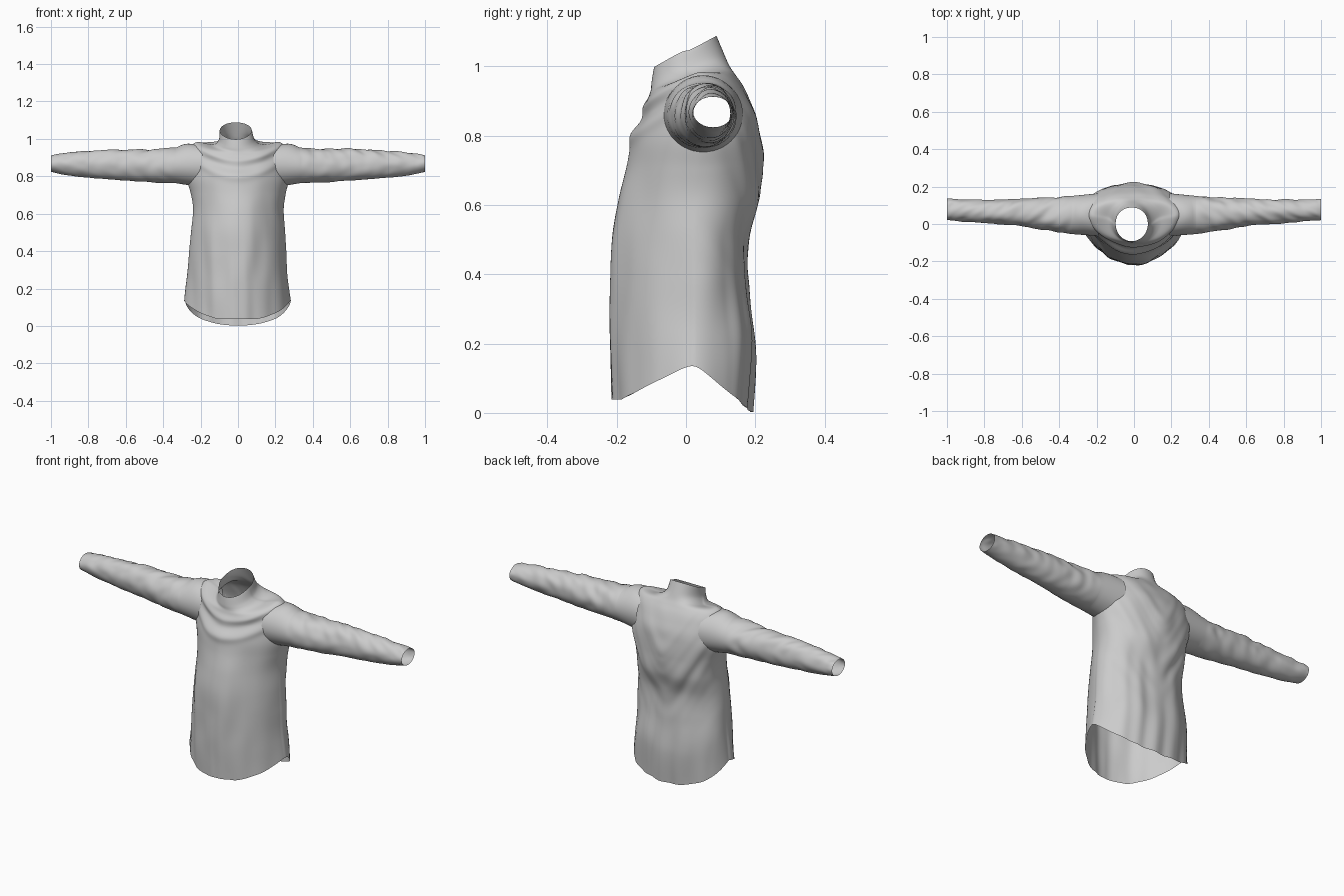
import bpy, bmesh, math
from mathutils import Vector, noise
from mathutils.bvhtree import BVHTree

if "Cube" in bpy.data.objects:
    bpy.data.objects.remove(bpy.data.objects["Cube"])


def spline(rows, t):
    """Catmull-Rom through rows of numbers, t in 0..1."""
    n = len(rows) - 1
    f = min(t * n, n - 1e-6)
    i = int(f)
    u = f - i
    p = [rows[max(0, min(n, i + k))] for k in (-1, 0, 1, 2)]
    return [0.5 * (2 * b + (c - a) * u + (2 * a - 5 * b + 4 * c - d) * u * u
                   + (3 * b - a - 3 * c + d) * u ** 3) for a, b, c, d in zip(*p)]


def loft(rings):
    """Open tube through closed rings of points."""
    bm = bmesh.new()
    vs = [[bm.verts.new(p) for p in r] for r in rings]
    n = len(rings[0])
    for a, b in zip(vs, vs[1:]):
        for j in range(n):
            k = (j + 1) % n
            bm.faces.new((a[j], a[k], b[k], b[j]))
    bmesh.ops.recalc_face_normals(bm, faces=bm.faces)
    return bm


def finish(bm, name):
    me = bpy.data.meshes.new(name)
    bm.to_mesh(me)
    bm.free()
    for p in me.polygons:
        p.use_smooth = True
    ob = bpy.data.objects.new(name, me)
    bpy.context.collection.objects.link(ob)
    return ob


def bell(v, c, w):
    return math.exp(-((v - c) / w) ** 2)


# Torso rings: half width, front y, side y, back y, front z, side z, back z
TORSO = [
    (.283, -.215, .02, .190, .038, .135, .002),
    (.270, -.222, .02, .200, .200, .250, .190),
    (.260, -.222, .02, .182, .360, .390, .360),
    (.248, -.214, .02, .180, .500, .510, .500),
    (.243, -.194, .03, .216, .620, .620, .620),
    (.255, -.174, .04, .220, .710, .705, .720),
    (.270, -.160, .05, .213, .785, .775, .800),
    (.268, -.142, .05, .203, .835, .845, .855),
    (.264, -.124, .05, .182, .875, .915, .905),
    (.256, -.114, .05, .162, .900, .955, .945),
    (.220, -.108, .045, .142, .918, .983, .975),
    (.140, -.103, .03, .126, .935, .970, 1.00),
    (.098, -.100, .00, .112, .955, .990, 1.03),
    (.086, -.092, .00, .088, .998, 1.045, 1.088),
]
SEG, ROWS = 128, 120


def torso_ring(t):
    hw, yf, ys, yb, zf, zs, zb = spline(TORSO, t)
    pts = []
    for j in range(SEG):
        a = 2 * math.pi * j / SEG
        c, s = math.cos(a), math.sin(a)
        front = s < 0
        fe = 1.72 + .28 * max(0, min(1, (t - .6) / .3))   # flatter flanks low in front
        e = 2 / (fe if front else 2.15)
        x = hw * math.copysign(abs(c) ** e, c)
        w = abs(s) ** e
        y = ys + ((yf if front else yb) - ys) * w
        m = (math.sqrt(w * w + .012) - .11) / .896
        if front:
            m = min(1, m * 1.15) if t < .2 else m + (min(1, m * 1.15) - m) * max(0, 1 - (t - .2) * 6)
        z = zs + ((zf if front else zb) - zs) * m
        # Long vertical folds low down, cowl drapes on the chest, swags on the back
        low = max(0, min(1, (.7 - z) / .4))
        d = .010 * low * noise.noise((x * 17 + .6 * z, 4 * front, z * 1.5))
        if front:
            v = z - 1.6 * x * x
            d += w * (.009 * bell(v, .80, .025) - .006 * bell(v, .845, .02)
                      + .007 * bell(v, .885, .018))
        else:
            v = z - 1.9 * math.sqrt(x * x + .002)
            d += .010 * w * bell(z, .70, .25) * noise.noise((v * 13, x * 4, 2.5))
        d += .006 * noise.noise((x * 9, y * 9, z * 5)) * min(1, z * 4)
        d *= min(1, (1 - t) * 6)
        pts.append(Vector((x + d * c - .012 * max(0, t - .85) / .15, y + d * s, z)))
    return pts


# Torso with a stand-up cowl neck
body = loft([torso_ring(i / ROWS) for i in range(ROWS + 1)])
tree = BVHTree.FromBMesh(body)
AY, AZ, RY, RZ = .05, .862, .114, .110        # armhole ellipse

# Sleeve rings: x, centre y, y radius, centre z, z radius
SLEEVE = [
    (.33, .048, .102, .858, .095),
    (.45, .052, .089, .857, .090),
    (.60, .062, .073, .861, .084),
    (.75, .066, .065, .863, .075),
    (.90, .072, .059, .865, .061),
    (1.0, .078, .057, .868, .044),
]
SS, SR = 48, 80


def sleeve(side, name):
    start = []
    for j in range(SS):
        a = 2 * math.pi * j / SS
        y, z = AY + RY * math.cos(a), AZ + RZ * math.sin(a)
        hit = tree.ray_cast(Vector((side, y, z)), Vector((-side, 0, 0)))[0]
        start.append((max(.19, abs(hit.x) - .004) if hit else .22, y, z))
    rings = [[Vector((side * x, y, z)) for x, y, z in start]]
    for k in range(1, 7):                      # shoulder cap from armhole to tube
        u = k / 6
        x1, cy, ry, cz, rz = SLEEVE[0]
        ring = []
        for j, (x, y, z) in enumerate(start):
            a = 2 * math.pi * j / SS
            q = Vector((x1, cy + ry * math.cos(a), cz + rz * math.sin(a)))
            p = Vector((x, y, z)).lerp(q, u)
            p.z += .010 * math.sin(math.pi * u) * max(0, math.sin(a))
            ring.append(Vector((side * p.x, p.y, p.z)))
        rings.append(ring)
    for i in range(1, SR + 1):                 # wrinkled tube to the cuff
        x, cy, ry, cz, rz = spline(SLEEVE, i / SR)
        ring = []
        for j in range(SS):
            a = 2 * math.pi * j / SS
            c, s = math.cos(a), math.sin(a)
            k = min(1, i / 10) * min(1, (SR - i) / 6 + .2) * (.65 + .35 * s)
            r = 1 + k * .12 * noise.noise((x * 18 + 3 * side + c, c * 1.4 + x * 4, s * 1.4))
            ring.append(Vector((side * x, cy + ry * r * c, cz + rz * r * s)))
        rings.append(ring)
    return finish(loft(rings), name)


sleeve(1, "left_sleeve")
sleeve(-1, "right_sleeve")

# Open the armholes
hole = []
for f in body.faces:
    if all(abs(v.co.x) > .20 and ((v.co.y - AY) / RY) ** 2 + ((v.co.z - AZ) / RZ) ** 2 < 1
           for v in f.verts):
        hole.append(f)
bmesh.ops.delete(body, geom=hole, context='FACES')
finish(body, "shirt_body")
